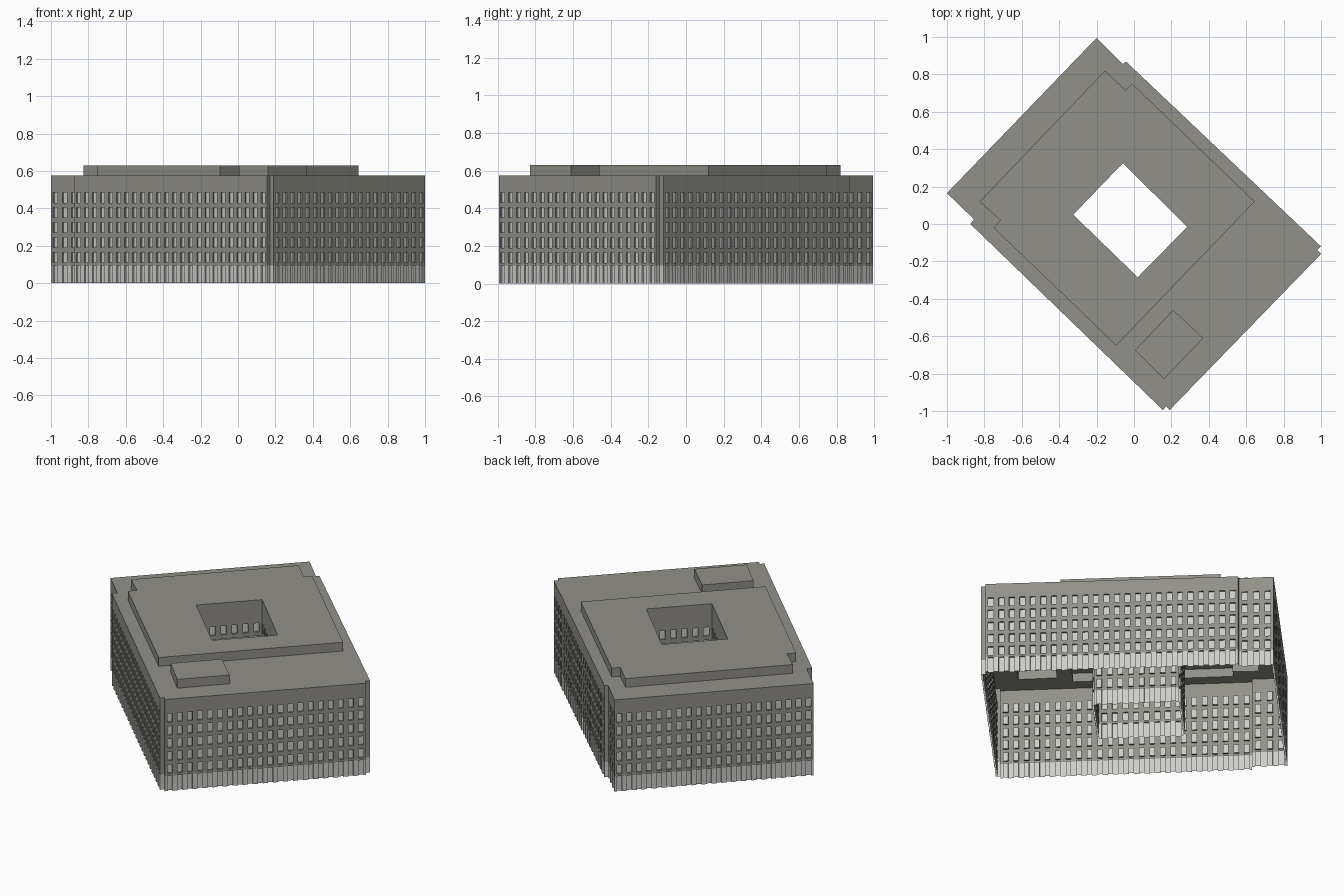
import bpy
from mathutils import Vector
from mathutils.geometry import tessellate_polygon

if "Cube" in bpy.data.objects:
    bpy.data.objects.remove(bpy.data.objects["Cube"])

ROOF, UPPER, BASE = 0.575, 0.63, 0.095
RECESS, SPACING = 0.01, 0.059
ROWS = [(0.11 + 0.08 * i, 0.165 + 0.08 * i) for i in range(5)]


def material(name, rgb):
    m = bpy.data.materials.new(name)
    m.diffuse_color = (*rgb, 1)
    m.use_nodes = True
    m.node_tree.nodes["Principled BSDF"].inputs["Base Color"].default_value = m.diffuse_color
    return m


MATS = [material("grey stone", (0.285, 0.28, 0.25)),
        material("pale ground floor", (0.61, 0.615, 0.585)),
        material("pale window", (0.60, 0.61, 0.58))]
STONE, PALE, GLASS = 0, 1, 2

# plan outlines: outer footprint anticlockwise, courtyard clockwise
outline = [(-1, .165), (-.2, .995), (-.06, .855), (-.042, .868), (1, -.12), (.98, -.14),
           (1, -.16), (.19, -.995), (.172, -.975), (.155, -.995), (-.875, 0), (-.855, .025)][::-1]
courtyard = [(-.06, .325), (.285, -.015), (.02, -.285), (-.325, .05)]
penthouse = [(-.155, .82), (-.045, .715), (-.01, .75), (.645, .12),
             (-.095, -.65), (-.75, -.02), (-.715, .02), (-.825, .12)][::-1]
plant_room = [(.21, -.46), (.37, -.61), (.16, -.83), (.005, -.675)][::-1]


class Mesh:
    """Collects coloured faces and turns them into one object."""
    def __init__(self):
        self.v, self.f, self.m = [], [], []

    def face(self, pts, mat):
        n = len(self.v)
        self.v += [tuple(p) for p in pts]
        self.f.append(range(n, n + len(pts)))
        self.m.append(mat)

    def make(self, name):
        me = bpy.data.meshes.new(name)
        me.from_pydata(self.v, [], [list(f) for f in self.f])
        for m in MATS:
            me.materials.append(m)
        for p, i in zip(me.polygons, self.m):
            p.material_index = i
        ob = bpy.data.objects.new(name, me)
        bpy.context.collection.objects.link(ob)
        return ob


def edges(loop):
    return zip(loop, loop[1:] + loop[:1])


def facade(mesh, a, b, top):
    """One wall sheet with recessed windows and ground floor panels."""
    a, b = Vector((*a, 0)), Vector((*b, 0))
    length = (b - a).length
    d = (b - a) / length
    inward = Vector((-d.y, d.x, 0)) * RECESS

    def quad(u0, u1, z0, z1, mat, sunk=False, open_bottom=False):
        p = [a + d * u + Vector((0, 0, z)) for u, z in
             ((u0, z0), (u1, z0), (u1, z1), (u0, z1))]
        if not sunk:
            mesh.face(p, mat)
            return
        q = [c + inward for c in p]
        mesh.face(q, mat)
        side = PALE if open_bottom else STONE
        for i in range(1 if open_bottom else 0, 4):
            j = (i + 1) % 4
            mesh.face([p[i], p[j], q[j], q[i]], side)

    # short returns carry no windows
    if length < 0.1:
        quad(0, length, 0, BASE, PALE)
        quad(0, length, BASE, top, STONE)
        return
    n = round(length / SPACING)
    step = length / n
    for i in range(n):
        u = [i * step, (i + .25) * step, (i + .75) * step, (i + 1) * step]
        # ground floor
        quad(u[0], u[1], 0, BASE, PALE)
        quad(u[1], u[2], 0, BASE, PALE, True, True)
        quad(u[2], u[3], 0, BASE, PALE)
        # piers
        quad(u[0], u[1], BASE, top, STONE)
        quad(u[2], u[3], BASE, top, STONE)
        # windows and the bands between them
        z = BASE
        for z0, z1 in ROWS:
            quad(u[1], u[2], z, z0, STONE)
            quad(u[1], u[2], z0, z1, GLASS, True)
            z = z1
        quad(u[1], u[2], z, top, STONE)


def deck(mesh, loops, z):
    """Flat roof with holes."""
    polys = [[Vector((x, y, 0)) for x, y in lp] for lp in loops]
    flat = [p for lp in polys for p in lp]
    for tri in tessellate_polygon(polys):
        p = [flat[i] for i in tri]
        if (p[1] - p[0]).cross(p[2] - p[0]).z < 0:
            p.reverse()
        mesh.face([(c.x, c.y, z) for c in p], STONE)


def band(mesh, loop, z0, z1):
    for a, b in edges(loop):
        mesh.face([(*a, z0), (*b, z0), (*b, z1), (*a, z1)], STONE)


# street walls
m = Mesh()
for a, b in edges(outline):
    facade(m, a, b, ROOF)
m.make("outer_walls")

# courtyard walls
m = Mesh()
for a, b in edges(courtyard):
    facade(m, a, b, UPPER)
m.make("courtyard_walls")

# main roof around the raised storeys
m = Mesh()
deck(m, [outline, penthouse, plant_room], ROOF)
m.make("main_roof")

# raised roof around the courtyard
m = Mesh()
deck(m, [penthouse, courtyard], UPPER)
band(m, penthouse, ROOF, UPPER)
m.make("penthouse")

# small rooftop block
m = Mesh()
deck(m, [plant_room], UPPER)
band(m, plant_room, ROOF, UPPER)
m.make("plant_room")
